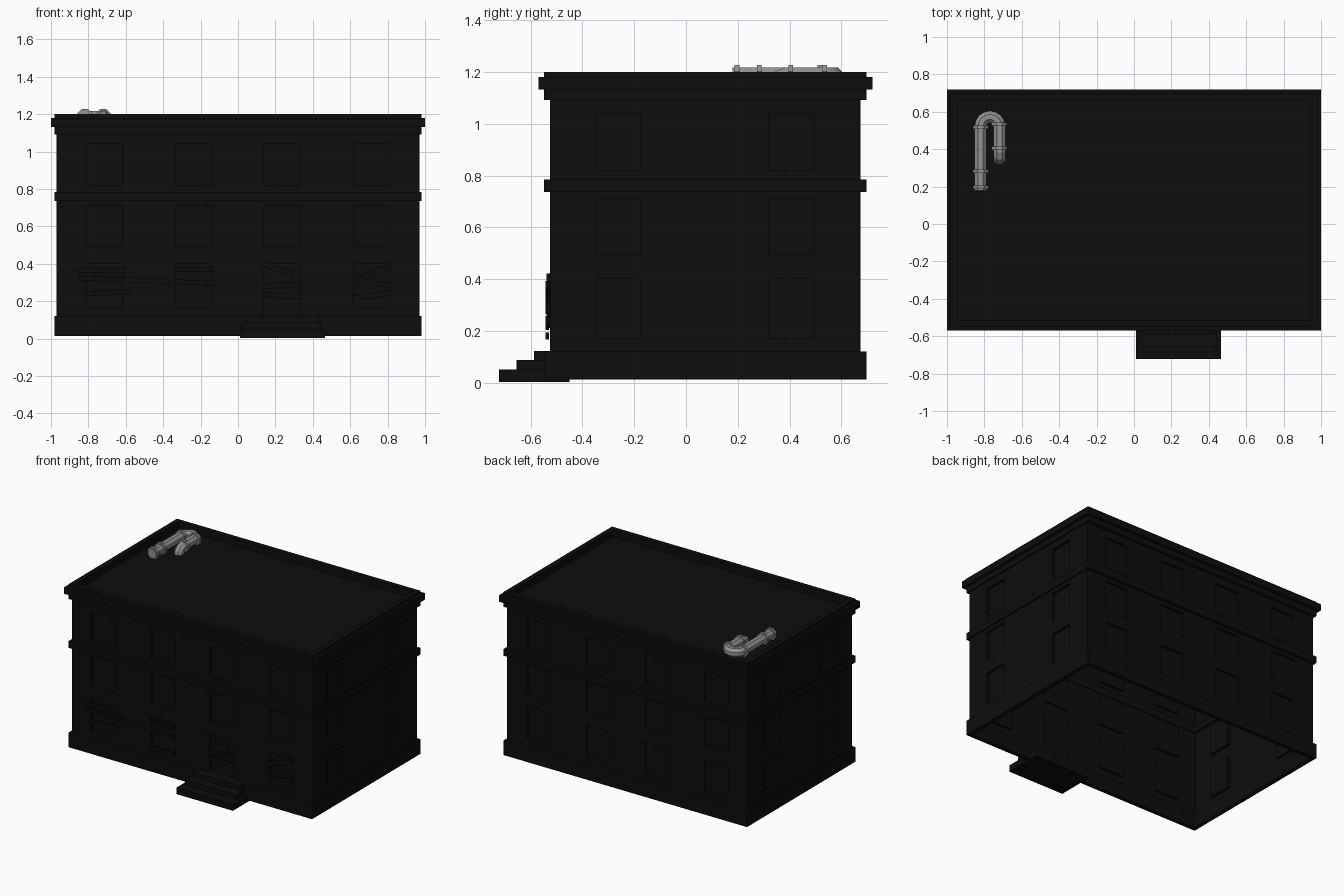
import bpy, math
from mathutils import Vector, Matrix

if "Cube" in bpy.data.objects:
    bpy.data.objects.remove(bpy.data.objects["Cube"])


def material(name, v):
    m = bpy.data.materials.new(name)
    m.diffuse_color = (v, v, v, 1)
    m.use_nodes = True
    m.node_tree.nodes["Principled BSDF"].inputs["Base Color"].default_value = m.diffuse_color
    return m


DARK = material("near black masonry", 0.004)
GREY = material("pipe grey", 0.29)


def make(name, verts, faces, mat):
    me = bpy.data.meshes.new(name)
    me.from_pydata([tuple(v) for v in verts], [], faces)
    me.materials.append(mat)
    ob = bpy.data.objects.new(name, me)
    bpy.context.collection.objects.link(ob)
    return ob


def box(name, x0, x1, y0, y1, z0, z1, mat=DARK):
    v = [(x, y, z) for z in (z0, z1) for x, y in ((x0, y0), (x1, y0), (x1, y1), (x0, y1))]
    f = [(3, 2, 1, 0), (4, 5, 6, 7)] + [(i, (i + 1) % 4, (i + 1) % 4 + 4, i + 4) for i in range(4)]
    return make(name, v, f, mat)


def frame(name, x, y0, y1, t, z0, z1):
    """Rectangular ring of thickness t, running round the building."""
    v = []
    for d, z in ((0, z0), (0, z1), (t, z1), (t, z0)):
        v += [(-x + d, y0 + d, z), (x - d, y0 + d, z), (x - d, y1 - d, z), (-x + d, y1 - d, z)]
    f = []
    for k in range(4):
        n = (k + 1) % 4
        for i in range(4):
            j = (i + 1) % 4
            f.append((k * 4 + i, k * 4 + j, n * 4 + j, n * 4 + i))
    return make(name, v, f, DARK)


def wall(name, place, u0, u1, holes, depth=0.02, z0=0.013, z1=1.19):
    """Wall sheet with recessed openings; place(u, z, d) maps into space."""
    us = sorted({u0, u1} | {h[i] for h in holes for i in (0, 1)})
    zs = sorted({z0, z1} | {h[i] for h in holes for i in (2, 3)})
    v, f = [], []

    def quad(*pts):
        f.append(tuple(range(len(v), len(v) + 4)))
        v.extend(place(*p) for p in pts)

    for a, b in zip(us, us[1:]):
        for c, e in zip(zs, zs[1:]):
            m, n = (a + b) / 2, (c + e) / 2
            if not any(h[0] < m < h[1] and h[2] < n < h[3] for h in holes):
                quad((a, c, 0), (b, c, 0), (b, e, 0), (a, e, 0))
    for a, b, c, e in holes:
        d = depth
        quad((a, c, d), (b, c, d), (b, e, d), (a, e, d))
        quad((a, c, 0), (b, c, 0), (b, c, d), (a, c, d))
        quad((a, e, d), (b, e, d), (b, e, 0), (a, e, 0))
        quad((a, c, 0), (a, c, d), (a, e, d), (a, e, 0))
        quad((b, c, d), (b, c, 0), (b, e, 0), (b, e, d))
    return make(name, v, f, DARK)


# Walls with three storeys of windows
WX, Y0, Y1 = 0.97, -0.526, 0.674
floors = ((0.17, 0.40), (0.495, 0.71), (0.82, 1.04))
long_cols = ((-0.81, -0.62), (-0.335, -0.14), (0.14, 0.335), (0.62, 0.81))
side_cols = ((-0.35, -0.175), (0.32, 0.495))
long_holes = [(*c, *z) for c in long_cols for z in floors]
side_holes = [(*c, *z) for c in side_cols for z in floors]
front_holes = [(0.14, 0.335, 0.122, 0.40) if h[0] == 0.14 and h[2] == 0.17 else h for h in long_holes]
wall("front_wall", lambda u, z, d: (u, Y0 + d, z), -WX, WX, front_holes)
wall("back_wall", lambda u, z, d: (-u, Y1 - d, z), -WX, WX, long_holes)
wall("right_wall", lambda u, z, d: (WX - d, u, z), Y0, Y1, side_holes)
wall("left_wall", lambda u, z, d: (-WX + d, -u, z), -Y1, -Y0, [(-b, -a, c, e) for a, b, c, e in side_holes])

# Plinth, storey band and stepped cornice
frame("plinth", 0.98, -0.548, 0.698, 0.03, 0.013, 0.12)
frame("storey_band", 0.98, -0.548, 0.698, 0.03, 0.736, 0.785)
frame("cornice", 0.98, -0.548, 0.698, 0.035, 1.092, 1.2)
frame("cornice_lip", 1.0, -0.57, 0.72, 0.03, 1.132, 1.18)

# Flat roof behind the parapet
make("roof", [(-.96, -.53, 1.148), (.96, -.53, 1.148), (.96, .68, 1.148), (-.96, .68, 1.148)],
     [(0, 1, 2, 3)], DARK)

# Entrance steps
box("lower_step", 0.01, 0.465, -0.722, -0.45, 0.003, 0.05)
box("middle_step", 0.03, 0.445, -0.655, -0.45, 0.05, 0.087)
box("upper_step", 0.05, 0.425, -0.588, -0.50, 0.087, 0.122)

# Boards nailed across the ground floor: centre x, centre z, length, tilt in degrees
boards = [(-0.73, 0.365, 0.26, 0), (-0.61, 0.315, 0.48, -2), (-0.70, 0.245, 0.24, 2),
          (-0.24, 0.370, 0.19, 1), (-0.24, 0.300, 0.20, -2), (-0.24, 0.180, 0.20, 0),
          (0.20, 0.375, 0.20, -20), (0.24, 0.285, 0.20, 4), (0.24, 0.230, 0.20, -3),
          (0.71, 0.350, 0.20, 18), (0.71, 0.300, 0.22, -10), (0.71, 0.230, 0.20, 8),
          (0.71, 0.300, 0.20, 55)]
for i, (x, z, length, tilt) in enumerate(boards):
    ob = box(f"board_{i + 1}", -length / 2, length / 2, -0.006, 0.006, -0.013, 0.013)
    ob.matrix_world = Matrix.Translation((x, -0.532 - 0.004 * (i % 2), z)) @ \
        Matrix.Rotation(math.radians(-tilt), 4, 'Y')


def sweep(name, path, r, mat, sides=8):
    """Faceted tube along a path, with flat top facet and capped ends."""
    path = [Vector(p) for p in path]
    v, f, s = [], [], Vector((1, 0, 0))
    R = r / math.cos(math.pi / sides)
    for i, p in enumerate(path):
        t = (path[min(i + 1, len(path) - 1)] - path[max(i - 1, 0)]).normalized()
        if math.hypot(t.x, t.y) > 0.05:
            s = Vector((t.y, -t.x, 0)).normalized()
        up = s.cross(t)
        for k in range(sides):
            a = 2 * math.pi * (k + 0.5) / sides
            v.append(p + s * (R * math.cos(a)) + up * (R * math.sin(a)))
    for i in range(len(path) - 1):
        for k in range(sides):
            n = (k + 1) % sides
            f.append((i * sides + k, i * sides + n, (i + 1) * sides + n, (i + 1) * sides + k))
    f += [tuple(range(sides))[::-1], tuple(range(len(v) - sides, len(v)))]
    return make(name, v, f, mat)


# Roof pipe: long leg, U-bend, short leg, then an elbow down into the roof
PZ = 1.185
path = [(-0.82, 0.18, PZ)]
path += [(-0.77 - 0.05 * math.cos(a), 0.523 + 0.05 * math.sin(a), PZ)
         for a in (math.pi * k / 8 for k in range(9))]
path += [(-0.72, 0.385, PZ), (-0.72, 0.365, PZ - 0.008), (-0.72, 0.352, PZ - 0.025), (-0.72, 0.35, PZ - 0.04)]
sweep("roof_pipe", path, 0.032, GREY)

# Pipe flanges
for i, (x, y) in enumerate(((-0.82, 0.197), (-0.82, 0.283), (-0.82, 0.517), (-0.72, 0.405), (-0.72, 0.535))):
    sweep(f"pipe_flange_{i + 1}", [(x, y - 0.009, PZ), (x, y + 0.009, PZ)], 0.042, GREY)
